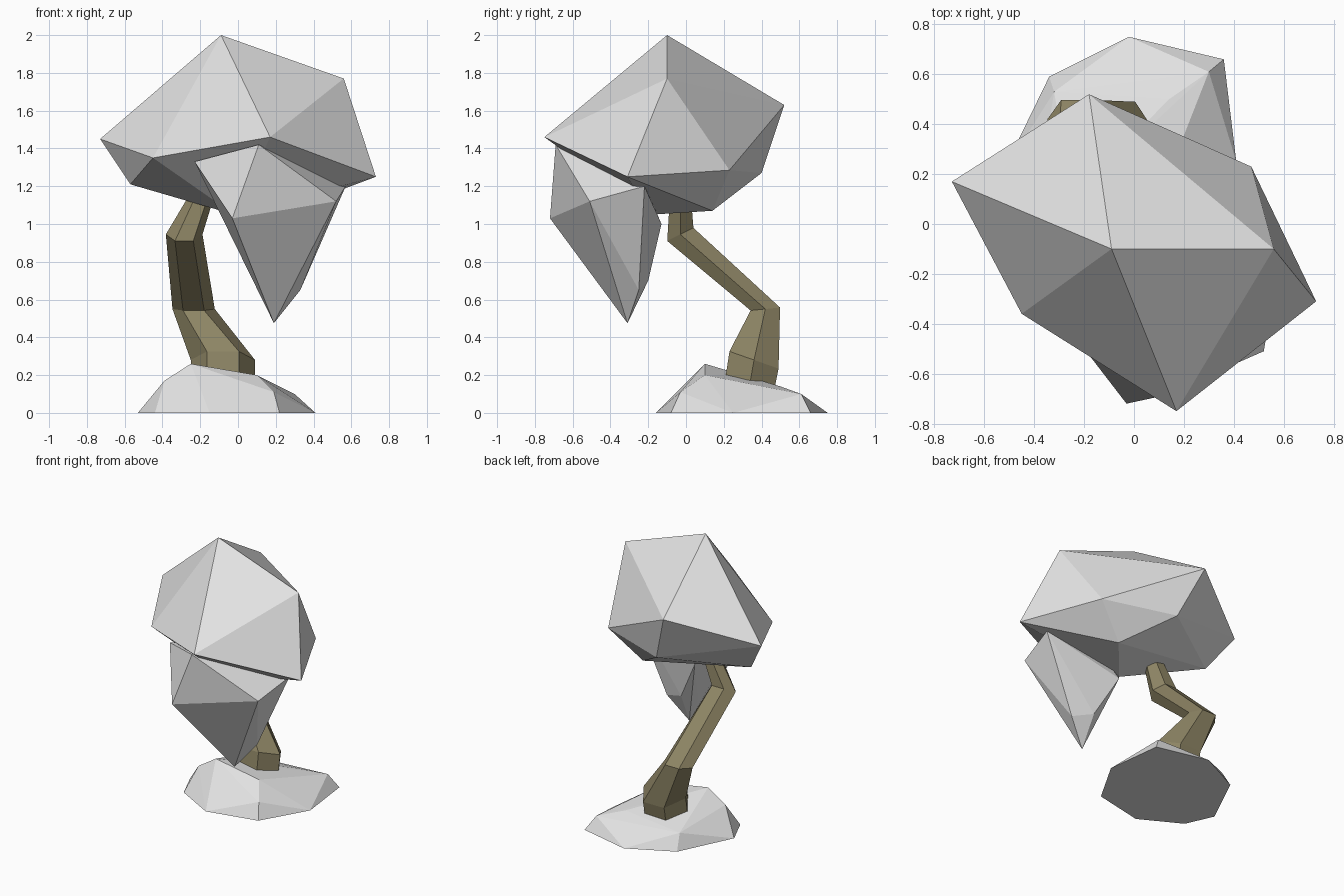
import bpy, bmesh, math

if "Cube" in bpy.data.objects:
    bpy.data.objects.remove(bpy.data.objects["Cube"])


def material(name, rgb):
    m = bpy.data.materials.new(name)
    m.diffuse_color = (*rgb, 1)
    m.use_nodes = True
    m.node_tree.nodes["Principled BSDF"].inputs["Base Color"].default_value = m.diffuse_color
    return m


snow = material("snow_white", (0.76, 0.76, 0.76))
bark = material("olive_bark", (0.27, 0.235, 0.13))


def finish(name, bm, mat):
    bmesh.ops.recalc_face_normals(bm, faces=bm.faces)
    mesh = bpy.data.meshes.new(name)
    bm.to_mesh(mesh)
    bm.free()
    mesh.materials.append(mat)
    bpy.context.collection.objects.link(bpy.data.objects.new(name, mesh))


def boulder(name, points, mat):
    """Faceted lump: convex hull of a few corner points."""
    bm = bmesh.new()
    for p in points:
        bm.verts.new(p)
    out = bmesh.ops.convex_hull(bm, input=bm.verts)
    loose = {v for v in out["geom_interior"] if isinstance(v, bmesh.types.BMVert)}
    bmesh.ops.delete(bm, geom=list(loose), context="VERTS")
    finish(name, bm, mat)


def trunk(name, rings, mat, sides=6):
    """Bent tube of (x, y, z, radius x, radius y, slope along y) rings."""
    bm = bmesh.new()
    loops = []
    for x, y, z, rx, ry, slope in rings:
        loop = []
        for i in range(sides):
            a = 2 * math.pi * i / sides
            dy = ry * math.sin(a)
            loop.append(bm.verts.new((x + rx * math.cos(a), y + dy, z + slope * dy)))
        loops.append(loop)
    for a, b in zip(loops, loops[1:]):
        for i in range(sides):
            j = (i + 1) % sides
            bm.faces.new((a[i], a[j], b[j], b[i]))
    bm.faces.new(loops[0])
    bm.faces.new(loops[-1])
    finish(name, bm, mat)


# large upper crown
boulder("main_canopy", [
    (-0.09, -0.10, 2.00), (0.56, -0.10, 1.77), (-0.18, 0.52, 1.63),
    (-0.73, 0.17, 1.45), (-0.45, -0.36, 1.35), (0.17, -0.75, 1.46),
    (0.73, -0.31, 1.25), (0.47, 0.23, 1.285), (-0.57, 0.06, 1.21),
    (-0.04, 0.40, 1.27), (0.25, 0.14, 1.07), (-0.02, -0.18, 1.05)], snow)

# small drooping crown tucked under the front
boulder("drooping_canopy", [
    (0.11, -0.69, 1.42), (-0.23, -0.46, 1.33), (-0.03, -0.72, 1.03),
    (0.52, -0.51, 1.12), (0.57, -0.22, 1.20), (0.02, -0.13, 1.00),
    (0.11, -0.30, 0.66), (0.21, -0.38, 0.70), (0.33, -0.25, 0.65),
    (0.18, -0.20, 0.70), (0.19, -0.31, 0.475), (0.2, -0.3, 1.40)], snow)

# crooked trunk
trunk("trunk", [
    (-0.08, 0.32, 0.05, 0.17, 0.15, -0.1),
    (-0.08, 0.36, 0.28, 0.17, 0.15, -0.35),
    (-0.235, 0.42, 0.55, 0.112, 0.09, 0.1),
    (-0.285, -0.03, 0.945, 0.097, 0.08, 0.5),
    (-0.17, -0.03, 1.20, 0.06, 0.06, 0.0)], bark)

# mound at the foot
boulder("ground_mound", [
    (-0.02, 0.75, 0), (0.36, 0.66, 0), (0.41, 0.25, 0), (0.22, -0.08, 0),
    (-0.15, -0.16, 0), (-0.44, 0.00, 0), (-0.53, 0.20, 0), (-0.34, 0.59, 0),
    (-0.25, 0.10, 0.26), (-0.39, 0.10, 0.17), (0.10, 0.10, 0.20),
    (0.19, -0.03, 0.11), (0.30, 0.61, 0.10), (-0.32, 0.53, 0.11),
    (0.14, 0.50, 0.14)], snow)
